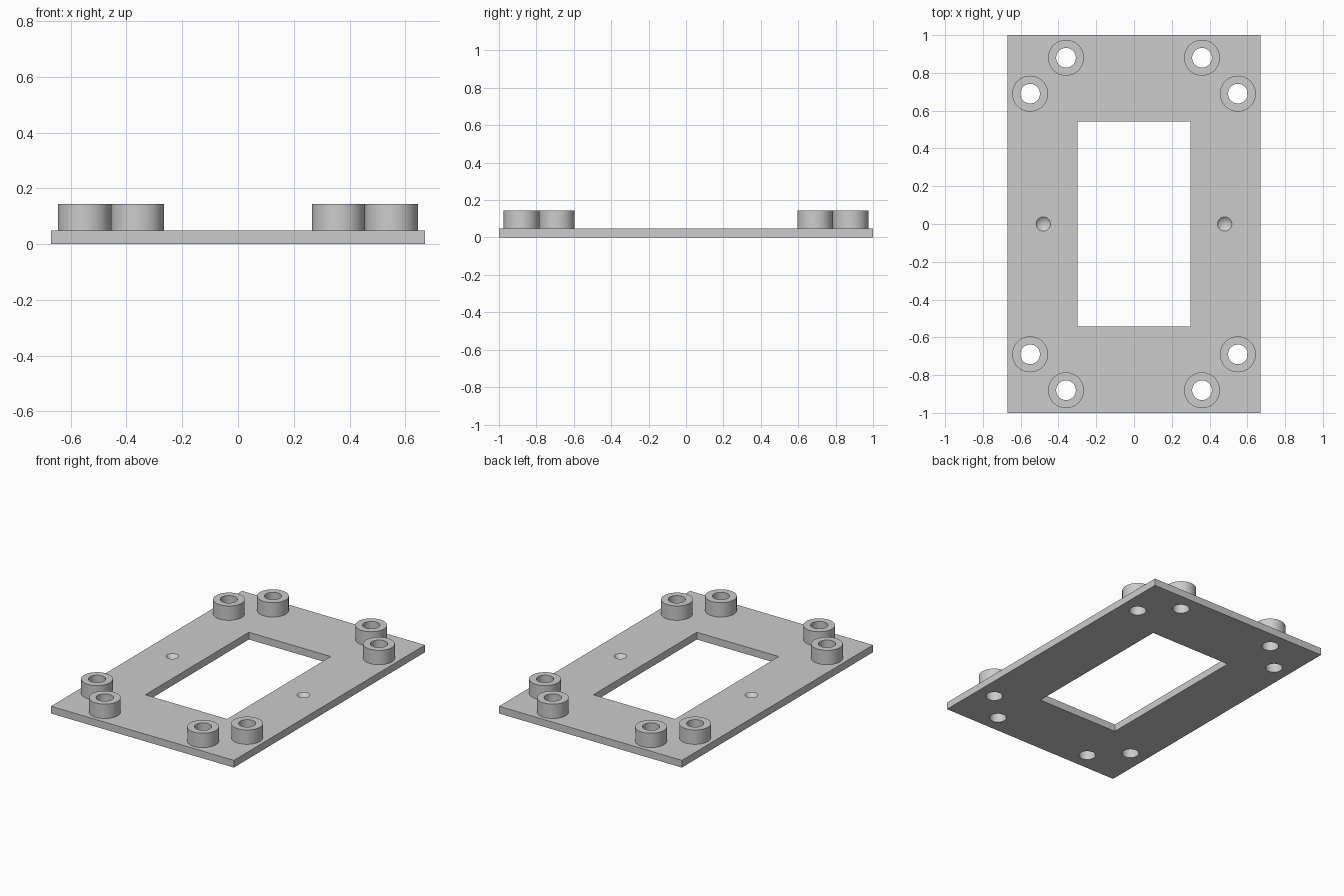
import bpy
import bmesh
from math import radians, tau
from mathutils import Matrix, Vector

PLATE_H, TOP = 0.048, 0.143
HALF_X, HALF_Y = 0.67, 1.0
WIN_X, WIN_Y = 0.3, 0.542
BOSS_R, HOLE_R = 0.095, 0.052
DIMPLE_X, DIMPLE_R, DIMPLE_DEPTH = 0.48, 0.038, 0.036
SEGMENTS = 64
STANDOFFS = {"outer": (0.55, 0.69), "inner": (0.36, 0.88)}

cube = bpy.data.objects.get("Cube")
if cube:
    bpy.data.objects.remove(cube, do_unlink=True)

grey = bpy.data.materials.new("plain grey")
grey.use_nodes = True
grey.diffuse_color = (0.6, 0.6, 0.6, 1)
grey.node_tree.nodes["Principled BSDF"].inputs["Base Color"].default_value = grey.diffuse_color


def make_object(name, bm):
    bmesh.ops.recalc_face_normals(bm, faces=bm.faces)
    mesh = bpy.data.meshes.new(name)
    bm.to_mesh(mesh)
    bm.free()
    mesh.materials.append(grey)
    obj = bpy.data.objects.new(name, mesh)
    bpy.context.collection.objects.link(obj)
    return obj


def add_box(bm, half_x, half_y, z0, z1):
    mat = Matrix.Translation((0, 0, (z0 + z1) / 2)) @ Matrix.Diagonal((2 * half_x, 2 * half_y, z1 - z0, 1))
    bmesh.ops.create_cube(bm, size=1, matrix=mat)


def add_cone(bm, x, y, z0, z1, r0, r1):
    bmesh.ops.create_cone(bm, cap_ends=True, segments=SEGMENTS, radius1=r0, radius2=r1,
                          depth=z1 - z0, matrix=Matrix.Translation((x, y, (z0 + z1) / 2)))


def smooth(obj):
    bpy.ops.object.select_all(action="DESELECT")
    obj.select_set(True)
    bpy.context.view_layer.objects.active = obj
    bpy.ops.object.shade_smooth_by_angle(angle=radians(30))


# Base plate
bm = bmesh.new()
add_box(bm, HALF_X, HALF_Y, 0, PLATE_H)
plate = make_object("base_plate", bm)

# Cutters: window, screw holes and conical dimples
bm = bmesh.new()
add_box(bm, WIN_X, WIN_Y, -0.1, 0.2)
for sx in (-1, 1):
    for x, y in STANDOFFS.values():
        for sy in (-1, 1):
            add_cone(bm, sx * x, sy * y, -0.1, 0.2, HOLE_R, HOLE_R)
    # The cone runs on past the surface at the same slope
    add_cone(bm, sx * DIMPLE_X, 0, PLATE_H - DIMPLE_DEPTH, PLATE_H + DIMPLE_DEPTH,
             0, 2 * DIMPLE_R)
cutter = make_object("plate_cutter", bm)
cutter.hide_render = True

cut = plate.modifiers.new("openings", "BOOLEAN")
cut.operation = "DIFFERENCE"
cut.solver = "EXACT"
cut.object = cutter
bpy.context.view_layer.objects.active = plate
bpy.ops.object.modifier_apply(modifier=cut.name)
bpy.data.objects.remove(cutter, do_unlink=True)
smooth(plate)


# Round hollow standoffs, each a turned profile
def standoff(name, x, y):
    bm = bmesh.new()
    profile = [(BOSS_R, PLATE_H), (BOSS_R, TOP), (HOLE_R, TOP), (HOLE_R, PLATE_H)]
    verts = [bm.verts.new((r, 0, z)) for r, z in profile]
    edges = [bm.edges.new(pair) for pair in zip(verts, verts[1:])]
    bmesh.ops.spin(bm, geom=verts + edges, axis=(0, 0, 1), cent=(0, 0, 0),
                   angle=tau, steps=SEGMENTS)
    bmesh.ops.remove_doubles(bm, verts=bm.verts, dist=0.0001)
    # Close the foot so the tube is solid
    rim = [e for e in bm.edges if e.is_boundary]
    bmesh.ops.bridge_loops(bm, edges=rim)
    bmesh.ops.translate(bm, verts=bm.verts, vec=Vector((x, y, 0)))
    smooth(make_object(name, bm))


for kind, (x, y) in STANDOFFS.items():
    for side, sx in (("left", 1), ("right", -1)):
        for end, sy in (("front", -1), ("back", 1)):
            standoff(f"{end}_{side}_{kind}_standoff", sx * x, sy * y)
